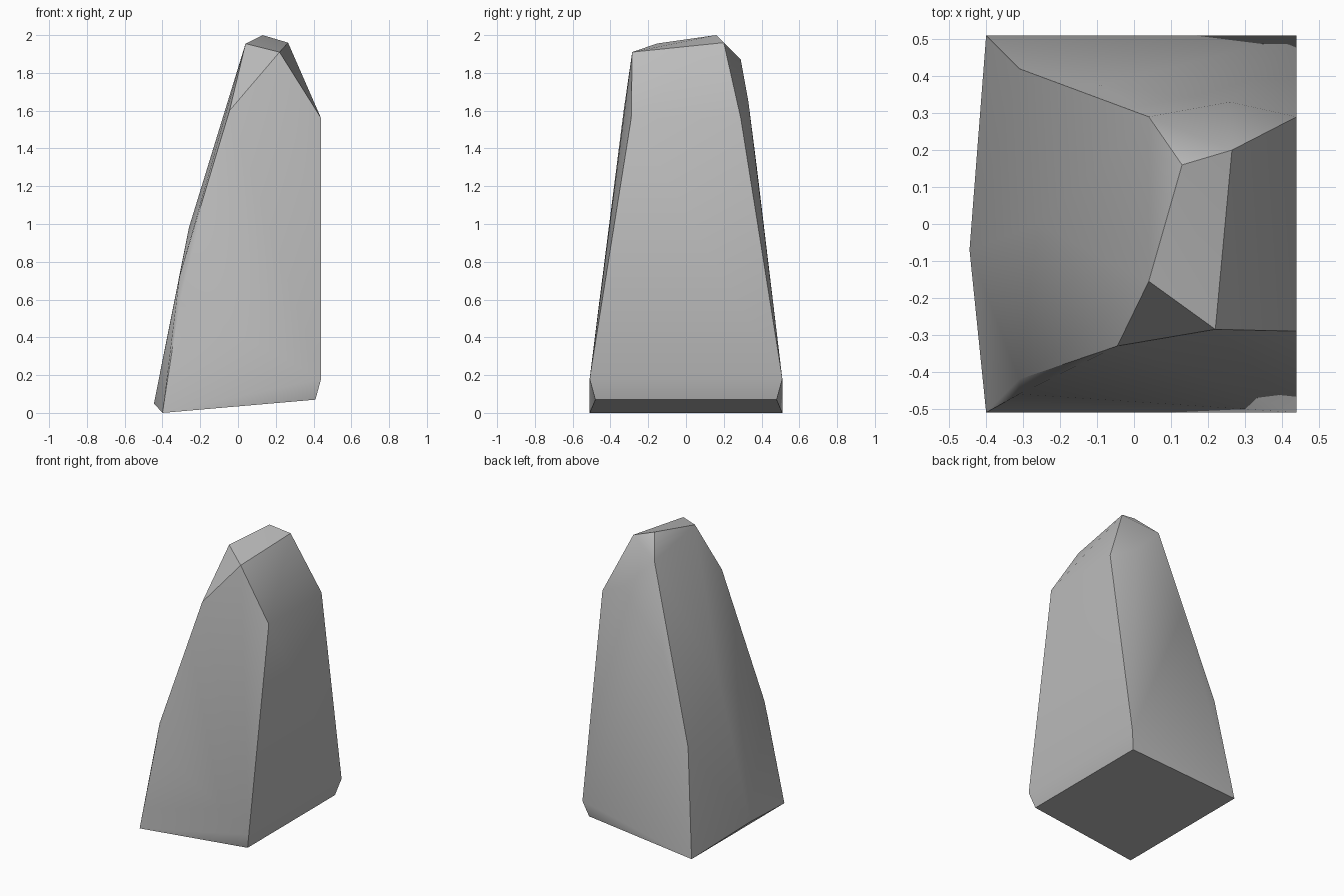
import bpy
import bmesh
import math

default_cube = bpy.data.objects.get("Cube")
if default_cube:
    bpy.data.objects.remove(default_cube, do_unlink=True)


def make_material(name, colour):
    material = bpy.data.materials.new(name)
    material.use_nodes = True
    material.diffuse_color = colour
    material.node_tree.nodes["Principled BSDF"].inputs["Base Color"].default_value = colour
    return material


def mirrored(corners):
    """Repeat each corner on the front and the back."""
    return [(x, side * y, z) for x, y, z in corners for side in (-1, 1)]


def faceted_stone(name, corners, material, sharp_angle):
    """Wrap the corners in a convex skin and merge its flat facets."""
    bm = bmesh.new()
    for corner in corners:
        bm.verts.new(corner)
    bmesh.ops.convex_hull(bm, input=bm.verts[:], use_existing_faces=False)
    loose = [v for v in bm.verts if not v.link_faces]
    bmesh.ops.delete(bm, geom=loose, context="VERTS")
    bmesh.ops.dissolve_limit(bm, angle_limit=math.radians(1),
                             verts=bm.verts[:], edges=bm.edges[:])
    bmesh.ops.recalc_face_normals(bm, faces=bm.faces[:])
    mesh = bpy.data.meshes.new(name)
    bm.to_mesh(mesh)
    bm.free()
    mesh.materials.append(material)
    stone = bpy.data.objects.new(name, mesh)
    bpy.context.collection.objects.link(stone)
    bpy.ops.object.select_all(action="DESELECT")
    stone.select_set(True)
    bpy.context.view_layer.objects.active = stone
    bpy.ops.object.shade_smooth_by_angle(angle=math.radians(sharp_angle))
    return stone


# Sloping base, chamfered foot and upright right-hand wall
body = mirrored([(-.4, .51, 0), (.41, .48, .07), (.44, .51, .18),
                 (.44, .29, 1.56), (-.31, .42, .72)])

# Leaning wall and the uneven ridges along its sides
leaning_wall = [(-.445, -.07, .05), (-.26, 0, .98), (-.31, -.46, .58),
                (-.045, -.33, 1.6), (-.09, .375, 1.3), (.26, .33, 1.65)]

# Chipped crown
crown = [(.04, .29, 1.87), (.13, .16, 2), (.265, .2, 1.96),
         (.22, -.285, 1.91), (.04, -.155, 1.955)]

stone_grey = make_material("stone grey", (.5, .5, .5, 1))
faceted_stone("standing_rock", body + leaning_wall + crown, stone_grey, 35)
